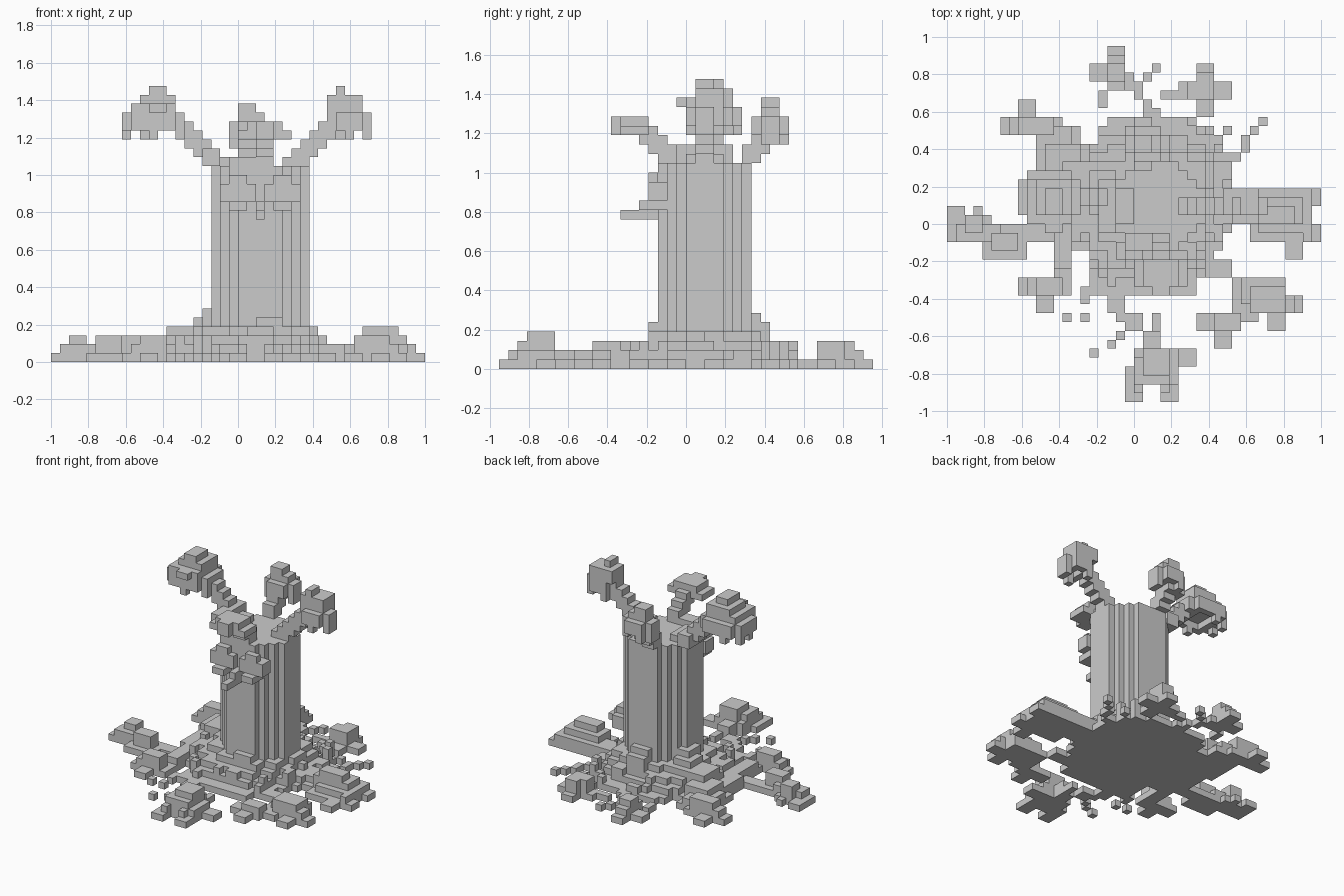
import bpy, bmesh, random
from mathutils import Vector

if "Cube" in bpy.data.objects:
    bpy.data.objects.remove(bpy.data.objects["Cube"])

U = 1 / 21          # voxel edge
parts = {}          # part name -> set of voxels
random.seed(4)


def box(part, x0, x1, y0, y1, z0, z1):
    s = parts.setdefault(part, set())
    s.update((x, y, z) for x in range(x0, x1) for y in range(y0, y1) for z in range(z0, z1))


def ground(part, boxes):
    # each entry: x0, x1, y0, y1, height
    for x0, x1, y0, y1, h in boxes:
        box(part, x0, x1, y0, y1, 0, h)


def head(part, x0, x1, y0, y1, top):
    # drooping crown: stepped dome with a hanging, notched rim
    for inset, z in ((0, top - 3), (0, top - 4), (1, top - 2)):
        box(part, x0 + inset, x1 - inset, y0 + 1, y1 - 1, z, z + 1)
    box(part, x0 + 1, x1 - 1, y0, y1, top - 4, top - 2)
    mx, my = (x0 + x1) // 2, (y0 + y1) // 2
    box(part, mx - 1, mx + 1, my - 1, my + 1, top - 1, top)
    # hollow underside
    parts[part] -= {(x, y, top - 4) for x in range(x0 + 2, x1 - 2) for y in range(y0 + 1, y1 - 1)}
    for x, y in ((x0, my - 1), (x1 - 1, my), (mx, y0), (mx - 1, y1 - 1), (x0, y1 - 2), (x1 - 1, y0 + 1)):
        box(part, x, x + 1, y, y + 1, top - 5, top - 3)


# trunk: stepped round column
for x0, x1, y0, y1 in ((-3, 8, 0, 4), (-2, 7, -1, 5), (-1, 6, -2, 6), (0, 5, -3, 7)):
    box("trunk", x0, x1, y0, y1, 0, 22)

# mound around the trunk foot, in shrinking layers
ground("mound", [
    (-5, 7, -8, 8, 1), (-3, 7, 8, 12, 1), (-4, 9, -6, 11, 1), (-7, 10, -3, 9, 1), (-8, 11, -1, 8, 1),
    (-4, 6, -6, 10, 2), (-5, 8, -5, 9, 2), (-7, 10, -2, 7, 2),
    (-3, 6, -5, 9, 3), (-5, 8, -3, 8, 3), (-6, 9, 0, 6, 3),
    (-1, 6, -4, 8, 4), (-4, 8, -2, 7, 4), (-5, 9, 1, 4, 4),
    (2, 5, -4, -2, 5), (-5, -2, 3, 6, 5), (-4, -2, 2, 5, 6), (1, 4, 6, 8, 6), (1, 4, 7, 9, 5)])
# scattered lumps on the slope
for _ in range(140):
    x, y = random.randint(-8, 10), random.randint(-7, 11)
    heights = [v[2] for v in parts["mound"] if v[:2] == (x, y)]
    if heights and max(heights) < 2:
        box("mound", x, x + 1, y, y + 1, 0, max(heights) + 2)

# spreading roots, one group per direction
ground("root_east", [
    (9, 21, 2, 4, 1), (9, 19, 0, 2, 1), (13, 21, -2, 0, 1), (17, 19, -4, -2, 1), (19, 20, -2, 4, 2),
    (10, 20, 2, 4, 2), (14, 19, -1, 3, 2), (10, 13, 1, 3, 2), (13, 19, 0, 3, 3), (14, 18, 0, 2, 4)])
ground("root_west", [
    (-21, -19, 0, 2, 1), (-18, -17, 1, 2, 1), (-21, -14, -2, 0, 1), (-17, -12, -4, -2, 1),
    (-19, -16, 0, 1, 1), (-20, -15, -2, 0, 2), (-19, -17, -1, 1, 3), (-16, -13, -3, -1, 3),
    (-14, -7, -2, 0, 1), (-10, -7, 0, 5, 2)])
ground("root_north_west", [
    (-15, -11, 10, 12, 1), (-13, -11, 12, 14, 1), (-11, -8, 4, 12, 1), (-8, -6, 2, 11, 1),
    (-6, -5, 2, 9, 1), (-14, -9, 10, 12, 2), (-13, -9, 10, 12, 3), (-11, -7, 6, 11, 2),
    (-10, -6, 5, 9, 3), (-8, -4, 3, 7, 4)])
ground("root_south_west", [
    (-9, -7, -8, 0, 1), (-13, -7, -8, -6, 1), (-11, -9, -10, -8, 1), (-12, -8, -8, -6, 2),
    (-11, -8, -8, -6, 3), (-9, -7, -5, 1, 2), (-8, -7, -11, -10, 1), (-6, -5, -9, -7, 1),
    (-6, -5, -11, -10, 1)])
ground("root_south", [
    (1, 3, -14, -12, 2), (1, 7, -16, -14, 1), (-1, 5, -18, -16, 1), (-1, 1, -20, -18, 1),
    (3, 5, -20, -18, 1), (0, 5, -18, -14, 2), (0, 4, -18, -15, 3),
    (1, 4, -17, -14, 4), (0, 1, -19, -17, 2), (3, 4, -19, -17, 2), (-1, 1, -12, -10, 1),
    (2, 3, -12, -10, 1), (-3, -1, -10, -8, 1), (-2, -1, -11, -10, 1), (-2, -1, -13, -12, 1),
    (-3, -2, -14, -13, 1), (-5, -4, -15, -14, 1)])
ground("root_south_east", [
    (7, 11, -6, -4, 1), (11, 17, -8, -6, 1), (11, 19, -10, -8, 1), (15, 17, -12, -10, 1),
    (7, 12, -12, -10, 1), (9, 11, -14, -12, 1), (11, 14, -11, -9, 1), (12, 17, -9, -6, 2),
    (13, 17, -10, -7, 3), (9, 12, -12, -10, 2), (17, 18, -10, -8, 2)])
ground("root_north", [
    (7, 9, 16, 18, 1), (5, 11, 14, 16, 1), (7, 9, 12, 14, 1), (3, 5, 14, 15, 1), (6, 9, 14, 16, 3),
    (7, 9, 14, 17, 3), (-3, -1, 18, 20, 1), (-5, -1, 16, 18, 1), (-3, -1, 15, 19, 2),
    (-3, -1, 16, 18, 3), (-4, -3, 13, 15, 1), (-1, 0, 15, 17, 1), (0, 1, 14, 16, 1),
    (1, 2, 16, 17, 1), (2, 3, 17, 18, 1), (1, 2, 12, 14, 1), (2, 3, 12, 13, 1)])
ground("root_north_east", [
    (14, 15, 11, 12, 1), (13, 14, 10, 11, 1), (12, 13, 8, 10, 1), (11, 12, 7, 8, 1),
    (10, 11, 6, 7, 2), (10, 11, 10, 11, 1), (9, 10, 9, 10, 1)])

# arms climbing outward in steps, each carrying a crown
for i in range(6):
    box("left_arm", -3 - i, -1 - i, 2, 4, 21 + i, 23 + i)
    box("right_arm", 5 + i, 7 + i, 1, 3, 21 + i, 23 + i)
box("left_arm", -3, 0, 0, 4, 21, 23)
box("left_arm", -4, -2, -1, 5, 22, 24)
for i in range(3):
    box("back_arm", 0, 2, 6 + i, 8 + i, 22 + i, 24 + i)
    box("front_arm", 2, 4, -3 - i, -1 - i, 22 + i, 24 + i)
box("front_arm", -1, 4, -3, -1, 21, 23)
head("left_crown", -13, -6, 0, 6, 30)
box("left_crown", -12, -7, 0, 5, 28, 29)
box("left_crown", -11, -7, 1, 5, 29, 30)
box("left_crown", -10, -8, 1, 4, 30, 31)
box("left_crown", -10, -8, -1, 0, 28, 29)
head("right_crown", 10, 15, 0, 4, 30)
box("right_crown", 10, 14, 1, 4, 28, 30)
box("right_crown", 11, 12, 1, 3, 30, 31)
head("back_crown", -1, 4, 7, 11, 29)
box("front_crown", 0, 6, -7, -4, 25, 26)
box("front_crown", 1, 5, -7, -4, 26, 27)
box("front_crown", 2, 4, -8, -7, 25, 27)

# face on the front: two brows and a nose
for x in (-1, 4):
    box("brow", x, x + 2, -5, -2, 17, 18)
    box("brow", x - 1, x + 3, -4, -2, 18, 20)
    box("brow", x, x + 2, -4, -3, 20, 21)
box("nose", 2, 3, -7, -3, 16, 17)
box("nose", 2, 3, -5, -3, 17, 18)

# turn each part into a mesh of outward visible voxel faces
solid = set().union(*parts.values())
done = set()
for name, cells in parts.items():
    bm, verts = bmesh.new(), {}

    def vert(p):
        k = tuple(p)
        if k not in verts:
            verts[k] = bm.verts.new(Vector(p) * U)
        return verts[k]

    for c in cells - done:
        for axis in range(3):
            for side in (0, 1):
                n = list(c)
                n[axis] += 2 * side - 1
                if tuple(n) in solid:
                    continue
                ring = []
                for a, b in ((0, 0), (1, 0), (1, 1), (0, 1)):
                    p = list(c)
                    p[axis] += side
                    p[(axis + 1) % 3] += a
                    p[(axis + 2) % 3] += b
                    ring.append(vert(p))
                bm.faces.new(ring if side else ring[::-1])
    done |= cells
    bmesh.ops.dissolve_limit(bm, angle_limit=0.01, verts=bm.verts[:], edges=bm.edges[:])
    me = bpy.data.meshes.new(name)
    bm.to_mesh(me)
    bm.free()
    bpy.context.collection.objects.link(bpy.data.objects.new(name, me))
